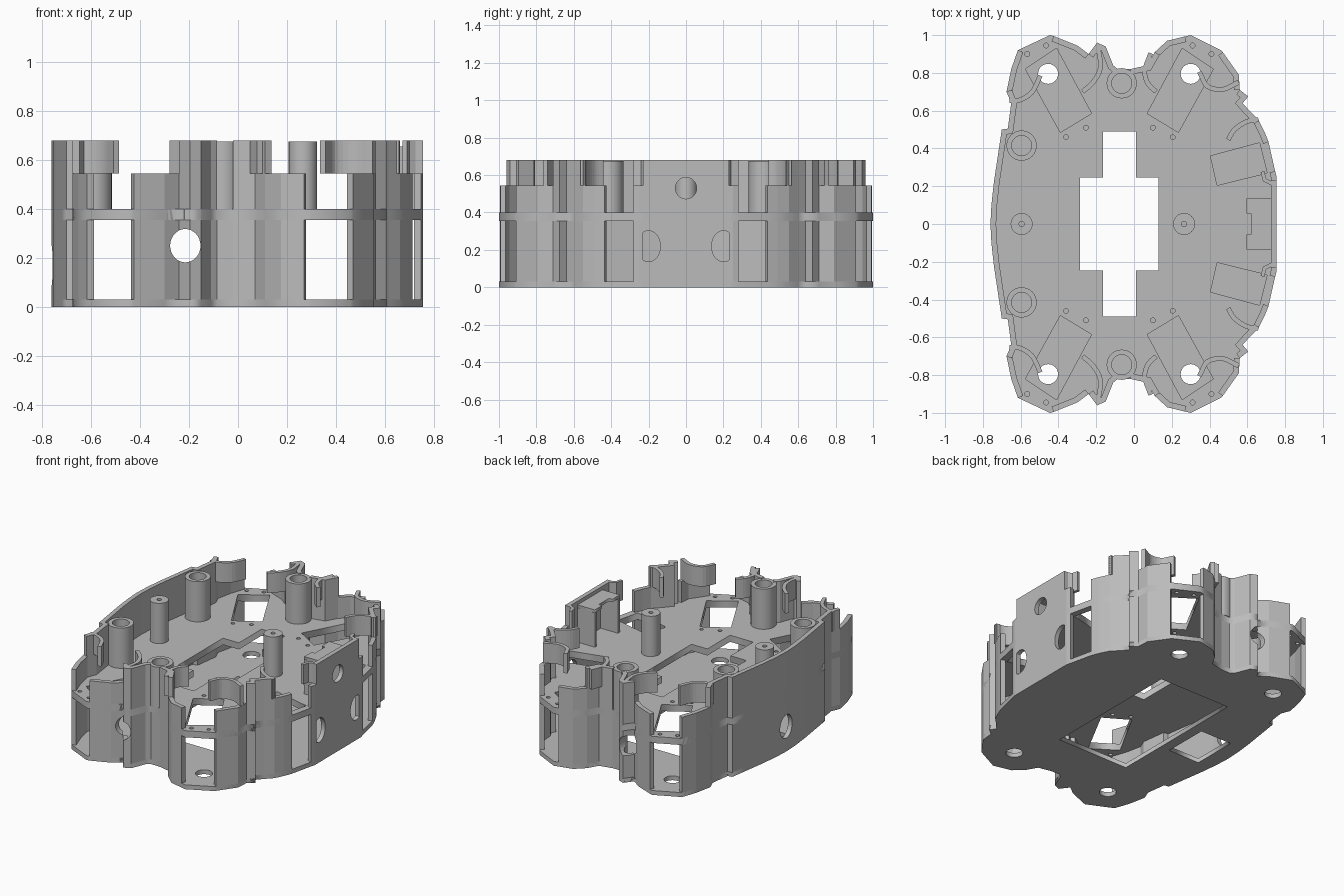
import bpy, bmesh, math
from mathutils import Vector, Matrix

cube = bpy.data.objects.get("Cube")
if cube:
    bpy.data.objects.remove(cube)

GREY = (0.5, 0.5, 0.5, 1)
mat = bpy.data.materials.new("plain grey")
mat.use_nodes = True
mat.diffuse_color = GREY
mat.node_tree.nodes["Principled BSDF"].inputs["Base Color"].default_value = GREY
MID = -0.0775            # x centre of the four corner bays
FLOOR, SHELF0, SHELF, LOW, TOP = 0.03, 0.355, 0.40, 0.545, 0.68


def add(name, bm, mirror=False):
    bmesh.ops.remove_doubles(bm, verts=bm.verts, dist=1e-4)
    if mirror:
        copy = bmesh.ops.duplicate(bm, geom=bm.verts[:] + bm.edges[:] + bm.faces[:])["geom"]
        for v in copy:
            if isinstance(v, bmesh.types.BMVert):
                v.co.y *= -1
    bmesh.ops.recalc_face_normals(bm, faces=bm.faces)
    me = bpy.data.meshes.new(name)
    bm.to_mesh(me)
    bm.free()
    me.materials.append(mat)
    ob = bpy.data.objects.new(name, me)
    bpy.context.collection.objects.link(ob)
    return ob


def plate(name, loops, z0, z1):
    """Flat plate: first loop is the rim, the others are holes."""
    cu = bpy.data.curves.new(name, "CURVE")
    cu.dimensions, cu.fill_mode, cu.extrude = "2D", "BOTH", (z1 - z0) / 2
    for loop in loops:
        sp = cu.splines.new("POLY")
        sp.points.add(len(loop) - 1)
        for p, (x, y) in zip(sp.points, loop):
            p.co = (x, y, 0, 1)
        sp.use_cyclic_u = True
    tmp = bpy.data.objects.new(name + "_curve", cu)
    bpy.context.collection.objects.link(tmp)
    me = bpy.data.meshes.new_from_object(tmp.evaluated_get(bpy.context.evaluated_depsgraph_get()))
    bpy.data.objects.remove(tmp)
    bpy.data.curves.remove(cu)
    bm = bmesh.new()
    bm.from_mesh(me)
    bpy.data.meshes.remove(me)
    bmesh.ops.translate(bm, verts=bm.verts, vec=(0, 0, (z0 + z1) / 2))
    return add(name, bm)


def wall(name, path, z0, z1, t=0.03, mirror=True):
    """Upright strip along a path, thickened to the left of its direction."""
    pts = [Vector(p) for p in path]
    inner = []
    for i, p in enumerate(pts):
        dirs = [(b - a).normalized() for a, b in zip(pts, pts[1:])][max(i - 1, 0):i + 1]
        ns = [Vector((-d.y, d.x)) for d in dirs]
        n = sum(ns, Vector((0, 0))).normalized()
        inner.append(p + n * t / max(n.dot(ns[0]), 0.6))
    bm = bmesh.new()
    rows = [[bm.verts.new((q.x, q.y, z)) for q, z in ((a, z0), (b, z0), (b, z1), (a, z1))]
            for a, b in zip(pts, inner)]
    for r, s in zip(rows, rows[1:]):
        for k in range(4):
            bm.faces.new((r[k], r[k - 1], s[k - 1], s[k]))
    bm.faces.new(rows[0])
    bm.faces.new(rows[-1])
    return add(name, bm, mirror)


def circle(x, y, r, n=24):
    return [(x + r * math.cos(math.tau * i / n), y + r * math.sin(math.tau * i / n)) for i in range(n)]


def rect(x0, x1, y):
    return [(x0, -y), (x1, -y), (x1, y), (x0, y)]


def flip_x(loop):
    return [(2 * MID - x, y) for x, y in loop]


def flip_y(loop):
    return [(x, -y) for x, y in loop]


def smooth(path, cuts=4):
    """Catmull-Rom rounding of a short path."""
    p = [Vector(q) for q in path]
    p = [2 * p[0] - p[1]] + p + [2 * p[-1] - p[-2]]
    out = []
    for a, b, c, d in zip(p, p[1:], p[2:], p[3:]):
        for k in range(cuts):
            t = k / cuts
            out.append(0.5 * (2 * b + (c - a) * t + (2 * a - 5 * b + 4 * c - d) * t * t
                              + (3 * b - a - 3 * c + d) * t ** 3))
    return out + [p[-2]]


def bore(target, loc, axis, ry, rz):
    """Cut a round hole along a horizontal axis."""
    bm = bmesh.new()
    bmesh.ops.create_cone(bm, cap_ends=True, segments=32, radius1=1, radius2=1, depth=0.34)
    turn = Vector(axis).to_track_quat("Z", "Y").to_matrix().to_4x4()
    bmesh.ops.transform(bm, matrix=Matrix.Translation(loc) @ turn @ Matrix.Diagonal((ry, rz, 1, 1)), verts=bm.verts)
    cutter = add("hole_cutter", bm)
    cutter.hide_render = True
    mod = target.modifiers.new("hole", "BOOLEAN")
    mod.object, mod.solver = cutter, "EXACT"
    bpy.context.view_layer.objects.active = target
    bpy.ops.object.modifier_apply(modifier=mod.name)
    bpy.data.objects.remove(cutter)


# Half outlines, running from the +x side round the back to the -x side
panel = [(0.755, 0), (0.755, 0.23)]
panel_end = [(0.755, 0.23), (0.755, 0.25), (0.747, 0.28)]
flank_low = [(0.712, 0.435), (0.69, 0.49), (0.66, 0.55)]
flank = [(0.66, 0.55), (0.615, 0.595), (0.575, 0.64), (0.605, 0.675), (0.56, 0.71)]
flank_end = [(0.56, 0.71), (0.555, 0.79), (0.47, 0.91)]
bay_edge = [(0.46, 0.92), (0.30, 1.0)]
waist_a = [(0.27, 0.993), (0.175, 0.97), (0.11, 0.91)]
waist_b = [(0.11, 0.91), (0.07, 0.84), (-0.02, 0.82)]
waist_mid = [(-0.02, 0.82), (-0.085, 0.82)]
waist_c = [(-0.085, 0.82), (-0.11, 0.84), (-0.15, 0.94), (-0.195, 0.96), (-0.24, 0.90)]
waist_d = [(-0.24, 0.90), (-0.30, 0.945), (-0.425, 0.995)]
rear_end = [(-0.615, 0.92), (-0.65, 0.82), (-0.675, 0.70)]
rear = [(-0.675, 0.70), (-0.65, 0.64), (-0.668, 0.505), (-0.70, 0.50), (-0.718, 0.38),
        (-0.742, 0.22), (-0.755, 0.10), (-0.76, 0)]
half = []
for part in (panel, panel_end, flank_low, flank, flank_end, bay_edge, waist_a, waist_b, waist_mid,
             waist_c, waist_d, [(-0.445, 1.0)], rear_end, rear):
    half += [q for q in part if q not in half]
outline = half + flip_y(half[-2:0:-1])

# Openings
corner_slot = [(-0.41, 0.93), (-0.225, 0.585), (-0.39, 0.485), (-0.575, 0.82)]
side_slot = [(0.405, 0.36), (0.665, 0.43), (0.705, 0.27), (0.44, 0.205)]
slots = [corner_slot, flip_x(corner_slot), side_slot]
screws = [circle(x, y, 0.013, 10) for x, y in ((-0.36, 0.46), (-0.255, 0.51), (-0.565, 0.90), (-0.465, 0.945))]
slots += screws + [flip_x(s) for s in screws]
slots += [flip_y(s) for s in slots]
quarter = [(0.13, 0.245), (0.01, 0.245), (0.01, 0.49)]
upper = quarter + [(2 * MID - x, y) for x, y in quarter[::-1]]
cross = upper + flip_y(upper[::-1])
feet = [circle(x, y, 0.053) for x in (-0.455, 0.30) for y in (-0.795, 0.795)]

# Floor and shelf
plate("floor", [outline, rect(-0.345, 0.19, 0.49), rect(-0.65, -0.415, 0.155)] + feet, 0, FLOOR)
plate("shelf", [outline, cross] + slots, SHELF0, SHELF)

# Outer walls
front_panel = wall("side_panel", flip_y(panel[:0:-1]) + panel[1:], 0, TOP, mirror=False)
wall("side_panel_ends", panel_end, 0, LOW)
wall("flank_wall_low", flank_low, 0, LOW)
wall("flank_wall", flank, 0, TOP)
wall("flank_wall_end", flank_end, 0, LOW)
wall("waist_wall_outer", waist_a, 0, LOW)
wall("waist_wall_left", waist_b, 0, TOP)
wall("waist_wall_middle", waist_mid, 0, SHELF)
waist = wall("waist_wall_right", waist_c, 0, TOP)
waist_low = wall("waist_wall_inner", waist_d, 0, LOW)
wall("rear_wall_end", rear_end, 0, LOW)
rear_wall = wall("rear_wall", rear + flip_y(rear[-2::-1]), 0, TOP, mirror=False)

# Round holes in the walls
bore(front_panel, (0.74, 0, 0.53), (1, 0, 0), 0.057, 0.057)
for s in (-1, 1):
    bore(front_panel, (0.74, 0.20 * s, 0.22), (1, 0, 0), 0.063, 0.083)
    for w in (waist, waist_low):
        bore(w, (-0.215, 0.90 * s, 0.25), (0, 1, 0), 0.062, 0.068)
bore(rear_wall, (-0.75, 0, 0.17), (1, 0, 0), 0.065, 0.08)

# Curved lips hanging around the bays
lips = {
    "rear_lip": [(-0.66, 0.64), (-0.60, 0.645), (-0.53, 0.69), (-0.485, 0.78)],
    "waist_lip_right": [(-0.20, 0.92), (-0.19, 0.83), (-0.225, 0.76), (-0.28, 0.71)],
    "waist_lip_left": [(0.125, 0.71), (0.085, 0.75), (0.07, 0.81), (0.10, 0.90)],
    "flank_lip": [(0.335, 0.80), (0.38, 0.72), (0.47, 0.70), (0.56, 0.74)],
    "side_lip": [(0.51, 0.44), (0.54, 0.49), (0.60, 0.53), (0.66, 0.54)],
}
for name, path in lips.items():
    wall(name, smooth(path), LOW, TOP, 0.025)
wall("side_panel_lip", [(0.74, 0.22), (0.70, 0.24), (0.69, 0.28)], LOW, TOP, 0.02)

# Posts on the shelf
for name, x, y, r, hole in (("rear_tube", -0.595, 0.415, 0.08, 0.053), ("waist_tube", -0.065, 0.745, 0.08, 0.053),
                            ("rear_post", -0.595, 0, 0.058, 0.014), ("middle_post", 0.265, 0, 0.058, 0.014)):
    for s in ((-1, 1) if y else (1,)):
        ob = plate(name, [circle(x, y * s, r, 32), circle(x, y * s, hole, 32)], SHELF - 0.002, TOP - 0.005)
        bpy.ops.object.select_all(action="DESELECT")
        ob.select_set(True)
        bpy.context.view_layer.objects.active = ob
        bpy.ops.object.shade_smooth_by_angle()

# Switch box behind the side panel
lid = [(0.595, -0.135), (0.73, -0.135), (0.73, 0.135), (0.595, 0.135),
       (0.595, 0.055), (0.62, 0.055), (0.62, -0.055), (0.595, -0.055)]
plate("switch_box_lid", [lid], 0.635, 0.655)
wall("switch_box_sides", [(0.73, 0.115), (0.595, 0.115)], SHELF, 0.637, -0.02)
